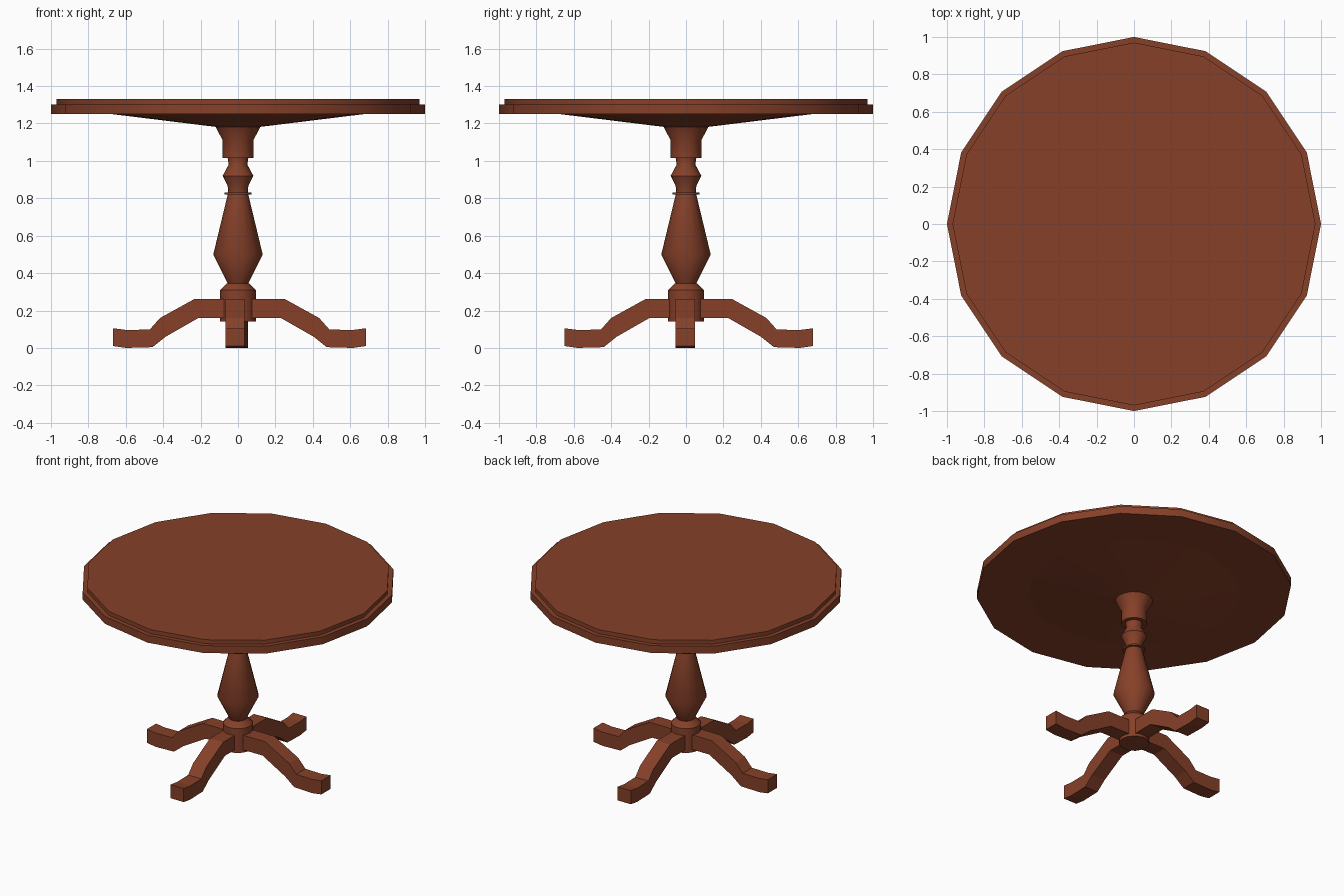
import bpy, bmesh, math
from mathutils import Matrix

if "Cube" in bpy.data.objects:
    bpy.data.objects.remove(bpy.data.objects["Cube"])

wood = bpy.data.materials.new("red_wood")
wood.diffuse_color = (0.24, 0.052, 0.022, 1)
wood.use_nodes = True
wood.node_tree.nodes["Principled BSDF"].inputs["Base Color"].default_value = wood.diffuse_color


def finish(bm, name, smooth_angle=None):
    bmesh.ops.recalc_face_normals(bm, faces=bm.faces)
    mesh = bpy.data.meshes.new(name)
    bm.to_mesh(mesh)
    bm.free()
    mesh.materials.append(wood)
    obj = bpy.data.objects.new(name, mesh)
    bpy.context.collection.objects.link(obj)
    if smooth_angle:
        bpy.ops.object.select_all(action='DESELECT')
        obj.select_set(True)
        bpy.context.view_layer.objects.active = obj
        bpy.ops.object.shade_smooth_by_angle(angle=math.radians(smooth_angle))
    return obj


def lathe(name, profile, sides=16, smooth_angle=40):
    """Turn (radius, z) points around z and cap both ends."""
    bm = bmesh.new()
    rings = []
    for r, z in profile:
        rings.append([bm.verts.new((r * math.cos(a), r * math.sin(a), z))
                      for a in (2 * math.pi * i / sides for i in range(sides))])
    for low, high in zip(rings, rings[1:]):
        for i in range(sides):
            j = (i + 1) % sides
            bm.faces.new((low[i], low[j], high[j], high[i]))
    bm.faces.new(rings[0])
    bm.faces.new(rings[-1])
    return finish(bm, name, smooth_angle)


# Stepped sixteen-sided top
lathe("table_top", [(1, 1.25), (1, 1.302), (0.97, 1.302), (0.97, 1.33)])

# Turned pedestal, flaring into a shallow cone under the top
lathe("pedestal", [
    (0.095, 0.14), (0.095, 0.31), (0.06, 0.345), (0.055, 0.345),
    (0.132, 0.50), (0.055, 0.82), (0.072, 0.82), (0.072, 0.83),
    (0.053, 0.83), (0.055, 0.865), (0.082, 0.92), (0.05, 0.98),
    (0.055, 1.015), (0.082, 1.015), (0.082, 1.11), (0.12, 1.182),
    (0.69, 1.252)])

# Side outline of one leg: distance from the centre, height
leg_outline = [
    (0.03, 0.16), (0.225, 0.16), (0.40, 0.06), (0.47, 0.004), (0.61, 0.0),
    (0.68, 0.01), (0.68, 0.105), (0.61, 0.096), (0.485, 0.098),
    (0.43, 0.16), (0.245, 0.262), (0.03, 0.262)]


def leg(name, angle, shift, half_width=0.051):
    bm = bmesh.new()
    face = bm.faces.new([bm.verts.new((x, -half_width, z)) for x, z in leg_outline])
    new = bmesh.ops.extrude_face_region(bm, geom=[face])["geom"]
    bmesh.ops.translate(bm, vec=(0, 2 * half_width, 0),
                        verts=[v for v in new if isinstance(v, bmesh.types.BMVert)])
    bmesh.ops.transform(bm, verts=bm.verts,
                        matrix=Matrix.Translation((*shift, 0)) @ Matrix.Rotation(math.radians(angle), 4, 'Z'))
    return finish(bm, name)


# Four legs, set very slightly off centre
for name, angle, shift in (("right_leg", 0, (0.004, -0.004)),
                           ("back_leg", 90, (0.002, 0.0)),
                           ("left_leg", 180, (0.013, -0.004)),
                           ("front_leg", 270, (-0.016, 0.03))):
    leg(name, angle, shift)
